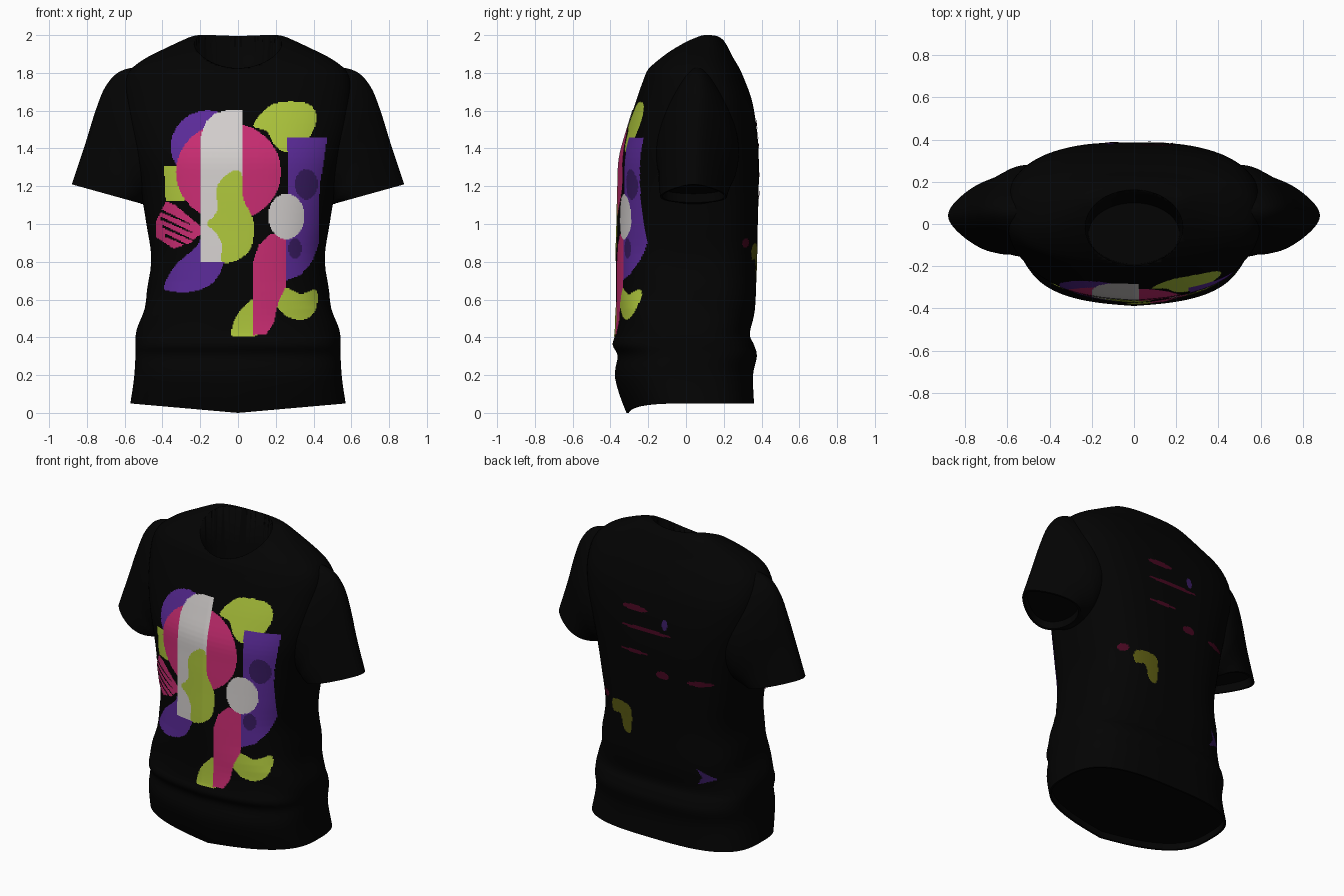
import bpy, bmesh, math
from mathutils import Vector
from mathutils.bvhtree import BVHTree

if "Cube" in bpy.data.objects:
    bpy.data.objects.remove(bpy.data.objects["Cube"])

PALETTE = [("black_cloth", (0.001, 0.001, 0.001)), ("purple_ink", (0.105, 0.024, 0.32)),
           ("lime_ink", (0.42, 0.56, 0.045)), ("pink_ink", (0.59, 0.026, 0.17)),
           ("white_ink", (0.66, 0.63, 0.62)), ("dark_purple_ink", (0.04, 0.011, 0.12)),
           ("dark_red_ink", (0.06, 0.002, 0.014)), ("olive_ink", (0.1, 0.1, 0.006))]
MATS = []
for name, rgb in PALETTE:
    m = bpy.data.materials.new(name)
    m.diffuse_color = (*rgb, 1)
    m.use_nodes = True
    m.node_tree.nodes["Principled BSDF"].inputs["Base Color"].default_value = m.diffuse_color
    MATS.append(m)
BLACK, PURPLE, LIME, PINK, WHITE, DARK, RED, OLIVE = range(8)


def spline(keys, steps, closed=False):
    """Catmull-Rom through tuples of any size."""
    n, out = len(keys), []
    for i in range(n if closed else n - 1):
        idx = [(i + k) % n if closed else min(max(i + k, 0), n - 1) for k in (-1, 0, 1, 2)]
        p = [keys[j] for j in idx]
        for s in range(steps):
            t = s / steps
            out.append(tuple(0.5 * (2 * b + (c - a) * t + (2 * a - 5 * b + 4 * c - d) * t * t
                                    + (3 * b - a - 3 * c + d) * t ** 3) for a, b, c, d in zip(*p)))
    if not closed:
        out.append(tuple(keys[-1]))
    return out


def add_object(name, bm, angle=50):
    me = bpy.data.meshes.new(name)
    bm.to_mesh(me)
    ob = bpy.data.objects.new(name, me)
    bpy.context.collection.objects.link(ob)
    for m in MATS:
        me.materials.append(m)
    bpy.ops.object.select_all(action='DESELECT')
    ob.select_set(True)
    bpy.context.view_layer.objects.active = ob
    bpy.ops.object.shade_smooth_by_angle(angle=math.radians(angle))
    return ob


def loft(rings):
    """Closed skin over a stack of point rings."""
    bm = bmesh.new()
    rows = [[bm.verts.new(p) for p in r] for r in rings]
    for a, b in zip(rows, rows[1:]):
        for i in range(len(a)):
            j = (i + 1) % len(a)
            bm.faces.new((a[i], a[j], b[j], b[i]))
    bm.faces.new(rows[0][::-1])
    bm.faces.new(rows[-1])
    bmesh.ops.recalc_face_normals(bm, faces=bm.faces)
    return bm


def ramp(z, a, b):
    t = min(max((z - a) / (b - a), 0), 1)
    return t * t * (3 - 2 * t)


def slice_ring(z, w, yf, yb, n=None, seg=144, dip=0.0, inset=0.0, lift=0.0):
    """Rounded horizontal slice, with a hem dip at the front and soft folds."""
    mid, pts = (yf + yb) / 2, []
    for k in range(seg):
        a = 2 * math.pi * k / seg
        c, s = math.cos(a), math.sin(a)
        front, back = 2.9 - 0.4 * ramp(z, 1.5, 1.9), 3.0 - 0.6 * ramp(z, 1.6, 1.9)
        p = n or (front if s < 0 else back)
        u = abs(c) ** (2 / p)
        peak = 1 - 0.1 * u if s < 0 and not n else 1
        x = math.copysign(u, c) * (w - inset)
        y = mid + peak * math.copysign(abs(s) ** (2 / p), s) * ((yb - yf) / 2 - inset)
        zz = z + lift
        if dip:
            if s < 0:
                zz -= dip * (1 - u) * (1 - ramp(z, .05, .3))
            waist = math.exp(-((z - 0.5) / 0.2) ** 2) * abs(c)
            f = 1 + 0.014 * waist * math.sin(26 * z + 5 * abs(x) + 3 * s)
            x, y = x * f, y * f
        pts.append((x, y, zz))
    return pts


# Torso: slices of height, half width, front y, back y
keys = [(.05, .57, -.315, .36), (.2, .548, -.375, .355), (.3, .545, -.362, .375),
        (.36, .545, -.388, .36), (.42, .535, -.375, .338), (.55, .50, -.37, .365),
        (.8, .46, -.37, .375), (1.0, .485, -.365, .38), (1.2, .52, -.36, .385),
        (1.35, .555, -.352, .385), (1.5, .59, -.312, .375), (1.65, .605, -.265, .35),
        (1.75, .60, -.23, .315), (1.82, .565, -.20, .285), (1.88, .485, -.145, .25),
        (1.93, .385, -.085, .225), (1.97, .30, -.02, .20), (1.993, .245, .045, .17),
        (2.0, .21, .085, .135)]
rings = [slice_ring(*keys[0], dip=.05, inset=.014, lift=.04),
         slice_ring(*keys[0], dip=.05, inset=.012)]
rings += [slice_ring(*k, dip=.05) for k in spline(keys, 5)]
bm = loft(rings)
tree = BVHTree.FromBMesh(bm)
torso = add_object("shirt_body", bm)

# Neck opening
cutter = add_object("neck_cutter", loft([slice_ring(z, w, f, b, n=2, seg=96) for z, w, f, b in
                    [(1.5, .215, -.19, .10), (1.75, .225, -.195, .14), (2.1, .235, -.195, .17)]]))
cutter.hide_render = True
bpy.context.view_layer.objects.active = torso
mod = torso.modifiers.new("neck", 'BOOLEAN')
mod.operation, mod.solver, mod.object = 'DIFFERENCE', 'EXACT', cutter
bpy.ops.object.modifier_apply(modifier="neck")
bpy.data.objects.remove(cutter)

# Sleeves: outer x, z, inner x, z, half depth, centre y
sleeve = [(.48, 1.84, .36, 1.27, .18, .06), (.62, 1.81, .42, 1.18, .205, .06),
          (.70, 1.73, .46, 1.13, .2, .06), (.754, 1.60, .49, 1.11, .187, .055),
          (.81, 1.42, .505, 1.105, .177, .045), (.88, 1.21, .52, 1.11, .165, .04)]
rows = spline(sleeve, 6)
rows += [(.862, 1.206, .534, 1.114, .153, .04), (.845, 1.25, .534, 1.16, .15, .04)]


def sleeve_ring(r, side):
    """Teardrop ring, wide at the body and narrow at the outer edge."""
    ox, oz, ix, iz, d, cy = r
    pts = []
    for k in range(64):
        c, s = math.cos(2 * math.pi * k / 64), math.sin(2 * math.pi * k / 64)
        t = (1 + c) / 2
        pts.append((side * (ix + (ox - ix) * t), cy + d * s * (1 - .4 * c), iz + (oz - iz) * t))
    return pts


for side, name in ((1, "sleeve_right"), (-1, "sleeve_left")):
    add_object(name, loft([sleeve_ring(r, side) for r in rows]))


# Print shapes, later ones lie on top
def paint(layer, colour, pts, smooth=True):
    p = spline(pts, 6, True) if smooth else pts
    xs, zs = [q[0] for q in p], [q[1] for q in p]
    layer.append((colour, p, min(xs), max(xs), min(zs), max(zs)))


def oval(layer, colour, x, z, rx, rz):
    paint(layer, colour, [(x + rx * math.cos(i * math.pi / 24), z + rz * math.sin(i * math.pi / 24))
                          for i in range(48)], False)


def colour_at(layer, x, z):
    for col, p, x0, x1, z0, z1 in reversed(layer):
        if x0 <= x <= x1 and z0 <= z <= z1:
            inside, j = False, len(p) - 1
            for i in range(len(p)):
                (ax, az), (bx, bz) = p[i], p[j]
                if (az > z) != (bz > z) and x < (bx - ax) * (z - az) / (bz - az) + ax:
                    inside = not inside
                j = i
            if inside:
                return col
    return None


def build_print(name, layer, facing, h=0.006):
    """Thin ink layer laid on the cloth, cut cell by cell from the shapes."""
    bm, verts = bmesh.new(), {}

    def vert(i, k):
        if (i, k) not in verts:
            hit, nor, _, _ = tree.ray_cast(Vector((i * h, facing * 2, k * h)), Vector((0, -facing, 0)))
            verts[i, k] = bm.verts.new(hit + nor * 0.004) if hit else None
        return verts[i, k]

    for i in range(-75, 80):
        for k in range(60, 282):
            col = colour_at(layer, (i + .5) * h, (k + .5) * h)
            if col is None:
                continue
            q = [vert(i, k), vert(i + 1, k), vert(i + 1, k + 1), vert(i, k + 1)]
            if None not in q:
                f = bm.faces.new(q if facing < 0 else q[::-1])
                f.material_index = col
    add_object(name, bm, 80)


F = []
oval(F, PURPLE, -.16, 1.41, .195, .19)
paint(F, LIME, [(-.39, 1.31), (-.28, 1.31), (-.28, 1.12), (-.38, 1.12)], False)
oval(F, PINK, -.05, 1.275, .277, .26)
# brushed patch with gaps between the strokes
paint(F, PINK, [(-.43, 1.02), (-.38, 1.12), (-.33, 1.1), (-.2, .99), (-.2, .945), (-.25, .9),
                (-.34, .87), (-.43, .93)], False)
for i in range(4):
    x, z = -.42 + .012 * i, 1.085 - .045 * i
    paint(F, BLACK, [(x, z), (x + .17, z - .085), (x + .17, z - .09), (x, z - .016)], False)
paint(F, PURPLE, [(-.39, .67), (-.33, .78), (-.22, .88), (-.18, .96), (-.1, .94), (-.07, .82),
                  (-.13, .69), (-.25, .64), (-.36, .645)])
paint(F, WHITE, [(-.2, .8), (-.05, .8), (-.05, .9), (.025, 1.0), (.025, 1.6), (-.06, 1.6),
                 (-.12, 1.585), (-.165, 1.545), (-.193, 1.48), (-.2, 1.42)], False)
paint(F, LIME, [(-.03, 1.28), (.02, 1.26), (.03, 1.13), (.08, 1.02), (.07, .88), (0, .81), (-.085, .80),
                (-.085, .89), (-.12, .96), (-.165, 1.0), (-.11, 1.07), (-.11, 1.2)])
paint(F, LIME, [(.08, 1.52), (.15, 1.61), (.23, 1.645), (.37, 1.635), (.415, 1.56), (.37, 1.45),
                (.27, 1.38), (.2, 1.41), (.15, 1.49)])
paint(F, PURPLE, [(.26, 1.46), (.36, 1.455), (.47, 1.46), (.455, 1.35), (.43, 1.2), (.425, 1.0), (.425, .9),
                  (.39, .8), (.33, .73), (.25, .7), (.25, .95), (.265, 1.1)], False)
oval(F, DARK, .36, 1.21, .06, .08)
oval(F, DARK, .3, .87, .035, .055)
paint(F, LIME, [(-.035, .41), (-.015, .5), (.03, .56), (.08, .6), (.11, .5), (.1, .41), (.03, .405)])
paint(F, LIME, [(.19, .6), (.25, .66), (.33, .63), (.41, .65), (.41, .55), (.35, .495), (.25, .515)])
paint(F, PINK, [(.075, .41), (.15, .415), (.19, .48), (.21, .58), (.25, .66), (.25, .95), (.17, .95),
                (.11, .89), (.08, .8)], False)
oval(F, WHITE, .255, 1.04, .095, .12)
build_print("front_print", F, -1)

# Small faded ink marks on the back
B = []
for x, z, rx, rz in [(.11, 1.535, .09, .018), (.02, 1.415, .18, .012), (.1, 1.26, .1, .01),
                     (-.1, 1.15, .045, .025), (-.34, 1.14, .075, .016), (.35, .9, .03, .025)]:
    oval(B, RED, x, z, rx, rz)
oval(B, DARK, -.11, 1.48, .02, .035)
paint(B, OLIVE, [(.28, .89), (.16, .89), (.13, .83), (.14, .71), (.19, .72), (.22, .81), (.28, .81)])
paint(B, DARK, [(-.42, .51), (-.31, .47), (-.34, .52), (-.31, .58)], False)
build_print("back_print", B, 1)
